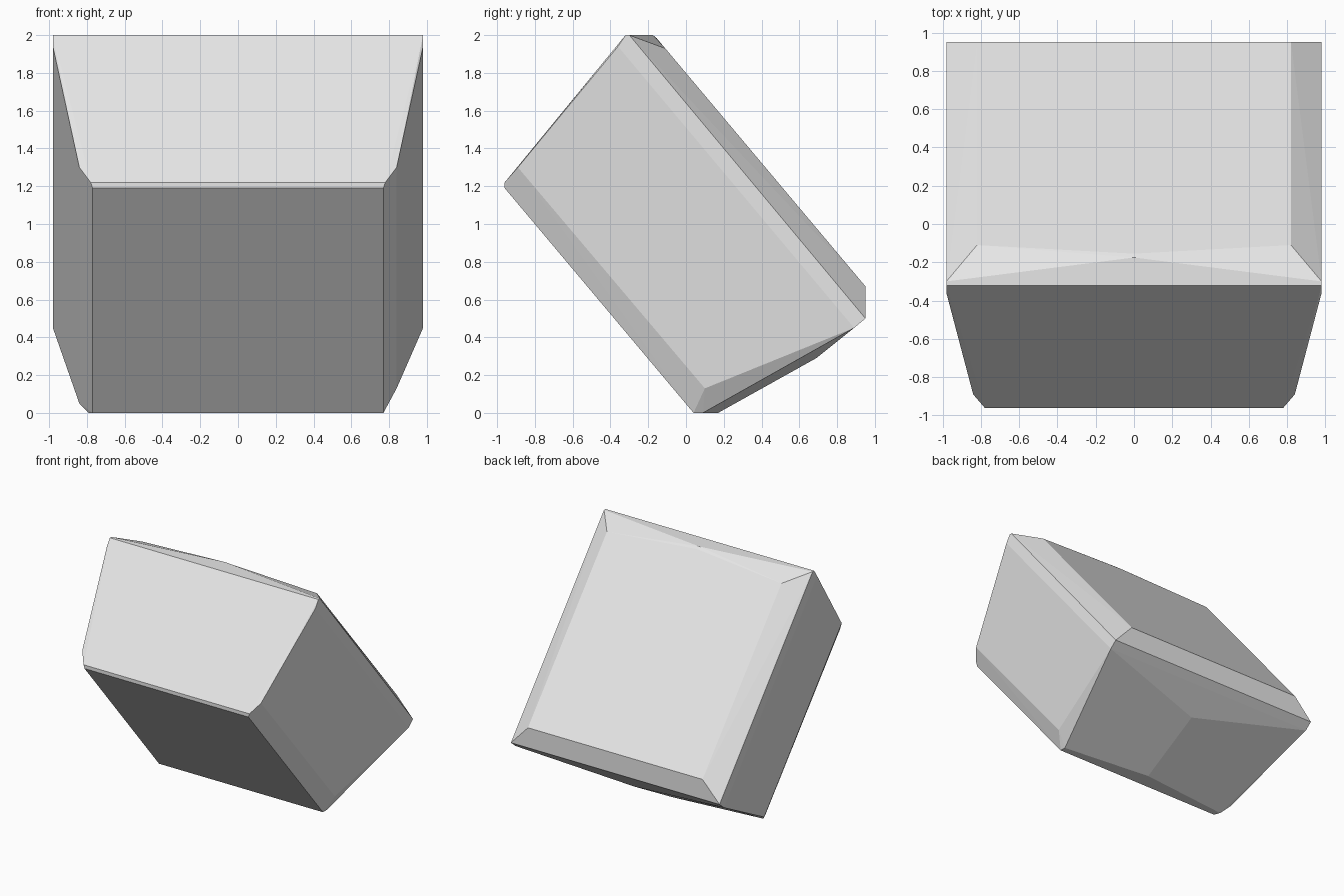
import bpy
import bmesh
import math

old = bpy.data.objects.get("Cube")
if old:
    bpy.data.objects.remove(old, do_unlink=True)


def make_material(name, colour):
    mat = bpy.data.materials.new(name)
    mat.use_nodes = True
    mat.diffuse_color = colour
    mat.node_tree.nodes["Principled BSDF"].inputs["Base Color"].default_value = colour
    return mat


# Corners shared by both sides: (half width, y, z)
upper_panel = [(0.82, -0.11, 1.93), (0.82, 0.95, 0.67)]
side_rim = [(0.98, -0.30, 2.0), (0.98, 0.95, 0.50), (0.98, -0.32, 2.0),
            (0.98, -0.36, 1.94), (0.98, 0.89, 0.45)]
front_edge = [(0.84, -0.89, 1.30), (0.78, -0.96, 1.22),
              (0.77, -0.96, 1.19), (0.77, 0.04, 0.0)]

# Ridge points on the centre line of the two bulging ends
ridges = [(0, -0.155, 1.984), (0, -0.175, 2.0), (0, 0.69, 0.29), (0, 0.17, 0.0)]

# The lower corners differ slightly from side to side
left_foot = [(0.84, 0.10, 0.13), (0.77, 0.09, 0.0)]
right_foot = [(-0.84, 0.15, 0.05), (-0.79, 0.09, 0.0)]

points = ridges + left_foot + right_foot
for x, y, z in upper_panel + side_rim + front_edge:
    points += [(x, y, z), (-x, y, z)]

# Wrap the corners into one faceted solid and merge its flat areas
bm = bmesh.new()
for p in points:
    bm.verts.new(p)
hull = bmesh.ops.convex_hull(bm, input=bm.verts)
loose = [v for v in bm.verts if not v.link_faces]
bmesh.ops.delete(bm, geom=loose, context='VERTS')
bmesh.ops.dissolve_limit(bm, angle_limit=math.radians(1.0),
                         verts=bm.verts, edges=bm.edges)
bmesh.ops.recalc_face_normals(bm, faces=bm.faces)

mesh = bpy.data.meshes.new("tilted_block")
bm.to_mesh(mesh)
bm.free()
mesh.materials.append(make_material("light grey", (0.8, 0.8, 0.8, 1.0)))
block = bpy.data.objects.new("tilted_block", mesh)
bpy.context.collection.objects.link(block)
